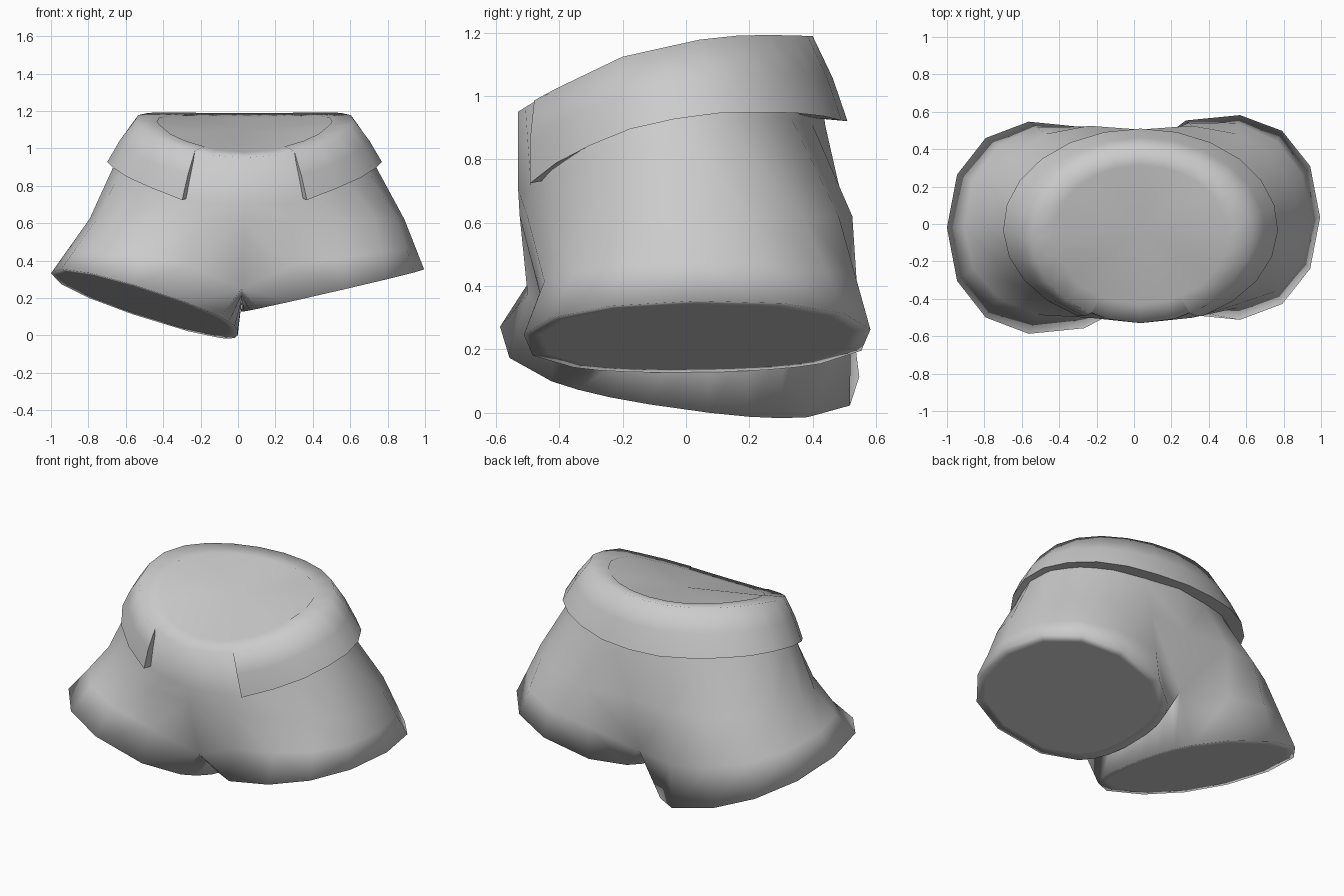
import bpy, bmesh
from math import sin, cos, radians, pi
from mathutils import Vector

if "Cube" in bpy.data.objects:
    bpy.data.objects.remove(bpy.data.objects["Cube"])

N = 10      # columns around the outside of each half
INNER = 6   # columns along the crotch seam


def interp(table, v):
    if v <= table[0][0]:
        return table[0][1]
    for (a, za), (b, zb) in zip(table, table[1:]):
        if v <= b:
            return za + (zb - za) * (v - a) / (b - a)
    return table[-1][1]


def oval(a, cx, cy, rx, ry, p=1.0):
    c, s = cos(a), sin(a)
    f = lambda v: (1 if v > 0 else -1) * abs(v) ** p
    return cx + rx * f(c), cy + ry * f(s)


TOP = [(-.53, .95), (-.45, 1.0), (-.2, 1.12), (.05, 1.175), (.2, 1.19), (.4, 1.185)]
HEM = [(-.5, .72), (-.45, .745), (-.4, .80), (-.2, .89), (0, .935), (.15, .95), (.4, .945), (.5, .92)]
CENTRE = Vector((.035, -.03, 1.1))


def rim(a):
    x, y = oval(a, .035, -.065, .585, .465)
    return Vector((x, y, interp(TOP, y)))


def hem(a):
    x, y = oval(a, .035, -.02, .735, .53)
    return Vector((x, y, interp(HEM, y)))


def finish(bm, name, angle):
    bmesh.ops.remove_doubles(bm, verts=bm.verts, dist=.0005)
    bmesh.ops.recalc_face_normals(bm, faces=bm.faces)
    me = bpy.data.meshes.new(name)
    bm.to_mesh(me)
    bm.free()
    ob = bpy.data.objects.new(name, me)
    bpy.context.collection.objects.link(ob)
    bpy.ops.object.select_all(action='DESELECT')
    ob.select_set(True)
    bpy.context.view_layer.objects.active = ob
    bpy.ops.object.shade_smooth_by_angle(angle=radians(angle))
    return ob


def strips(bm, rows, closed=False):
    for r0, r1 in zip(rows, rows[1:]):
        n = len(r0)
        for i in range(n if closed else n - 1):
            k = (i + 1) % n
            bm.faces.new((r0[i], r0[k], r1[k], r1[i]))


def cap(bm, loop, centre, inset):
    ring = [bm.verts.new(v.co.lerp(centre, inset)) for v in loop]
    strips(bm, [loop, ring], closed=True)
    hub = bm.verts.new(centre)
    for i in range(len(ring)):
        bm.faces.new((ring[i], ring[(i + 1) % len(ring)], hub))


# Pelvis: two halves sharing a centre seam, each running into a leg
bm = bmesh.new()
seam_front, seam_back = Vector((.02, -.41, .25)), Vector((.02, .43, .27))
legs = {  # side: centre, radii, slope of the leg opening in x and y
    1: (Vector((.505, .035, .24)), .49, .55, .23, .015),
    -1: (Vector((-.5, -.02, .172)), .5, .57, -.32, -.14),
}
for side, (c, rx, ry, sx, sy) in legs.items():
    def opening(deg):
        # inner side of each leg is squarer than the outer side
        a = radians(deg)
        x, y = oval(a, 0, 0, rx, ry, .92 if cos(a) > 0 else .78)
        return Vector((c.x + side * x, c.y + y, c.z + sx * side * x + sy * y))

    rows = [[], [], [], [], []]
    for j in range(N + 1):
        t = j / N
        a = -pi / 2 + pi * t
        ang = a if side > 0 else pi - a
        leg = opening(-140 + 280 * t)
        # waist is tucked just inside the band hem
        x, y = oval(ang, .035, -.045, .695, .485 if t in (0, 1) else .467)
        waist = Vector((x, y, hem(ang).z - .015))
        x, y = oval(ang, .03, -.01, .86 if side > 0 else .825, .515, .95)
        y += .075 * abs(sin(2 * ang)) if y > 0 else 0
        mid = Vector((x, y, .62))
        hip = mid.lerp(leg, .55)
        if hip.y < 0:
            hip.y *= .94
        if j == 0:
            hip = seam_front
        elif j == N:
            hip = seam_back
        for row, co in zip(rows, (rim(ang), waist, mid, hip, leg)):
            row.append(bm.verts.new(co))
    strips(bm, rows)
    # inner thigh
    hip_in, leg_in = [rows[3][-1]], [rows[4][-1]]
    for k in range(1, INNER + 1):
        t = k / (INNER + 1)
        co = seam_back.lerp(seam_front, t)
        co.z -= .08 * sin(pi * t)
        hip_in.append(bm.verts.new(co))
        leg_in.append(bm.verts.new(opening(140 + 80 * t)))
    hip_in.append(rows[3][0])
    leg_in.append(rows[4][0])
    strips(bm, [hip_in, leg_in])
    # flat leg end
    cap(bm, rows[4] + leg_in[1:-1], c, .1)

# Dished top cap
M = 2 * N
cap(bm, [bm.verts.new(rim(-pi / 2 + 2 * pi * i / M)) for i in range(M)], CENTRE, .2)
finish(bm, "pelvis", 115)

# Flared waistband, open at the front, rolling over the top rim
bm = bmesh.new()
rows = [[], [], [], [], []]
up = Vector((0, 0, .004))
for i in range(21):
    a = radians(-90 + 27 + (360 - 54) * i / 20)
    top, low = rim(a) + up, hem(a)
    bulge = top.lerp(low, .5) + Vector((cos(a), sin(a), .3)) * .008
    x, y = oval(a, .035, -.045, .67, .445)
    lip = Vector((x, y, low.z + .01))
    fold = rim(a).lerp(CENTRE, .2) + up
    for row, co in zip(rows, (fold, top, bulge, low, lip)):
        row.append(bm.verts.new(co))
strips(bm, rows)
for e in (0, -1):
    bm.faces.new([r[e] for r in rows[1:]])
finish(bm, "waistband", 82)
